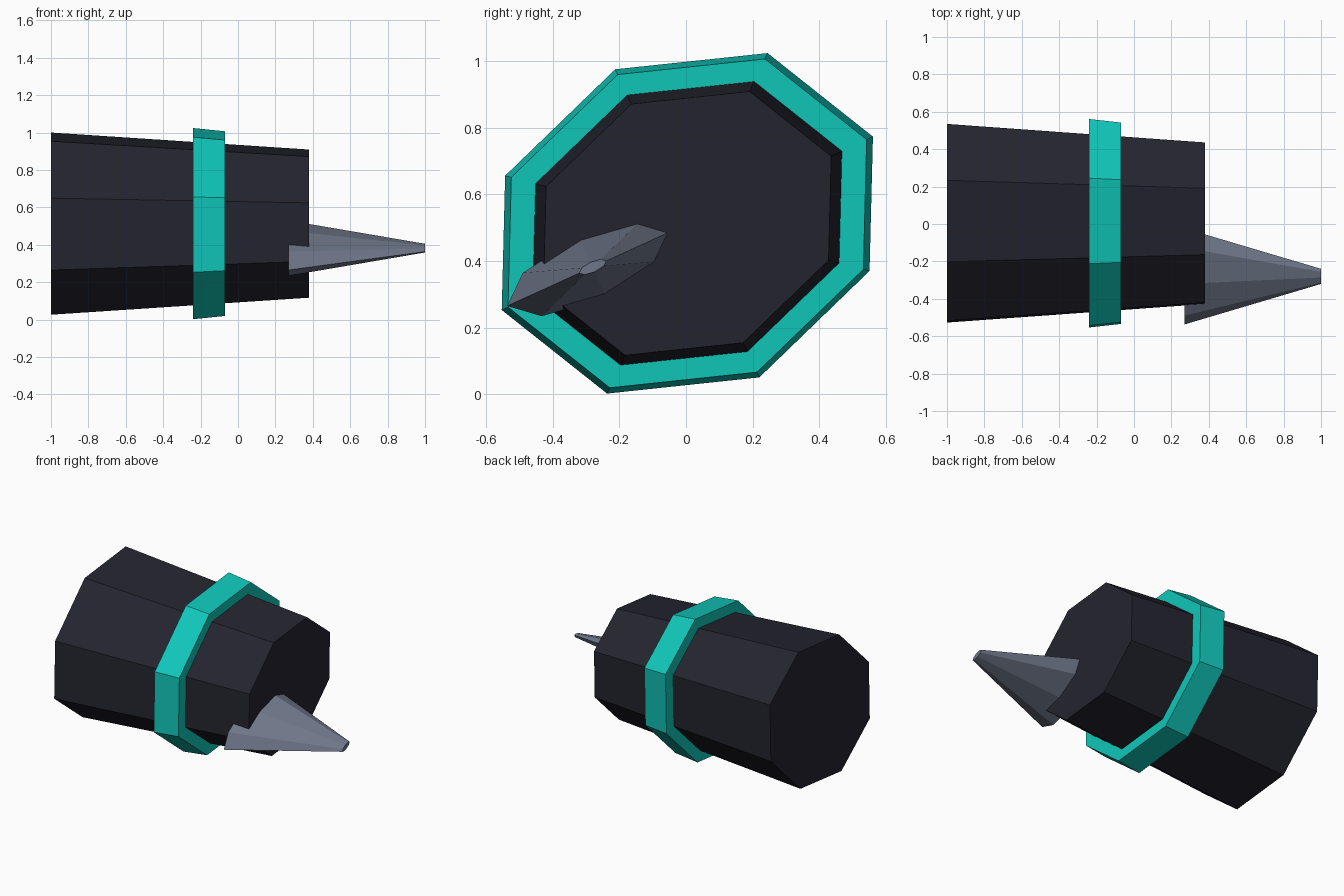
import bpy
import bmesh
import math
from mathutils import Vector

if "Cube" in bpy.data.objects:
    bpy.data.objects.remove(bpy.data.objects["Cube"])


def material(name, rgb):
    m = bpy.data.materials.new(name)
    lin = [(c / 255 / 12.92) if c < 11 else ((c / 255 + 0.055) / 1.055) ** 2.4 for c in rgb]
    m.diffuse_color = (*lin, 1)
    m.use_nodes = True
    m.node_tree.nodes["Principled BSDF"].inputs["Base Color"].default_value = m.diffuse_color
    return m


def skewed_octagon(x, centre, a, b, scale):
    """Eight points of a sheared octagon spanned by half-axes a and b, in the plane at x."""
    pts = []
    for k in range(8):
        t = k * math.pi / 4
        p = Vector(centre) + scale * (math.cos(t) * Vector(a) + math.sin(t) * Vector(b))
        pts.append((x, p.x, p.y))
    return pts


def taper(name, centre, a, b, x0, s0, x1, s1, mat):
    """Closed eight-sided taper along x, flat shaded."""
    bm = bmesh.new()
    rings = [[bm.verts.new(p) for p in skewed_octagon(x, centre, a, b, s)]
             for x, s in ((x0, s0), (x1, s1))]
    for i in range(8):
        j = (i + 1) % 8
        bm.faces.new((rings[0][i], rings[0][j], rings[1][j], rings[1][i]))
    for ring in rings:
        bm.faces.new(ring)
    bmesh.ops.recalc_face_normals(bm, faces=bm.faces)
    mesh = bpy.data.meshes.new(name)
    bm.to_mesh(mesh)
    bm.free()
    mesh.materials.append(mat)
    ob = bpy.data.objects.new(name, mesh)
    bpy.context.collection.objects.link(ob)
    return ob


charcoal = material("charcoal", (36, 36, 47))
teal = material("teal", (16, 198, 185))
steel = material("steel_grey", (110, 118, 136))

# Barrel and its band share one cross-section
CENTRE, A, B = (0.004, 0.513), (0.241, 0.511), (0.547, -0.143)
taper("barrel", CENTRE, A, B, -1.0, 0.953, 0.38, 0.775, charcoal)
taper("band", CENTRE, A, B, -0.24, 1.0, -0.07, 0.966, teal)

# Flattened blunt spike set into the front corner of the barrel
taper("spike", (-0.28, 0.382), (-0.257, -0.117), (0.04, -0.092),
      0.27, 1.0, 1.0, 0.157, steel)
